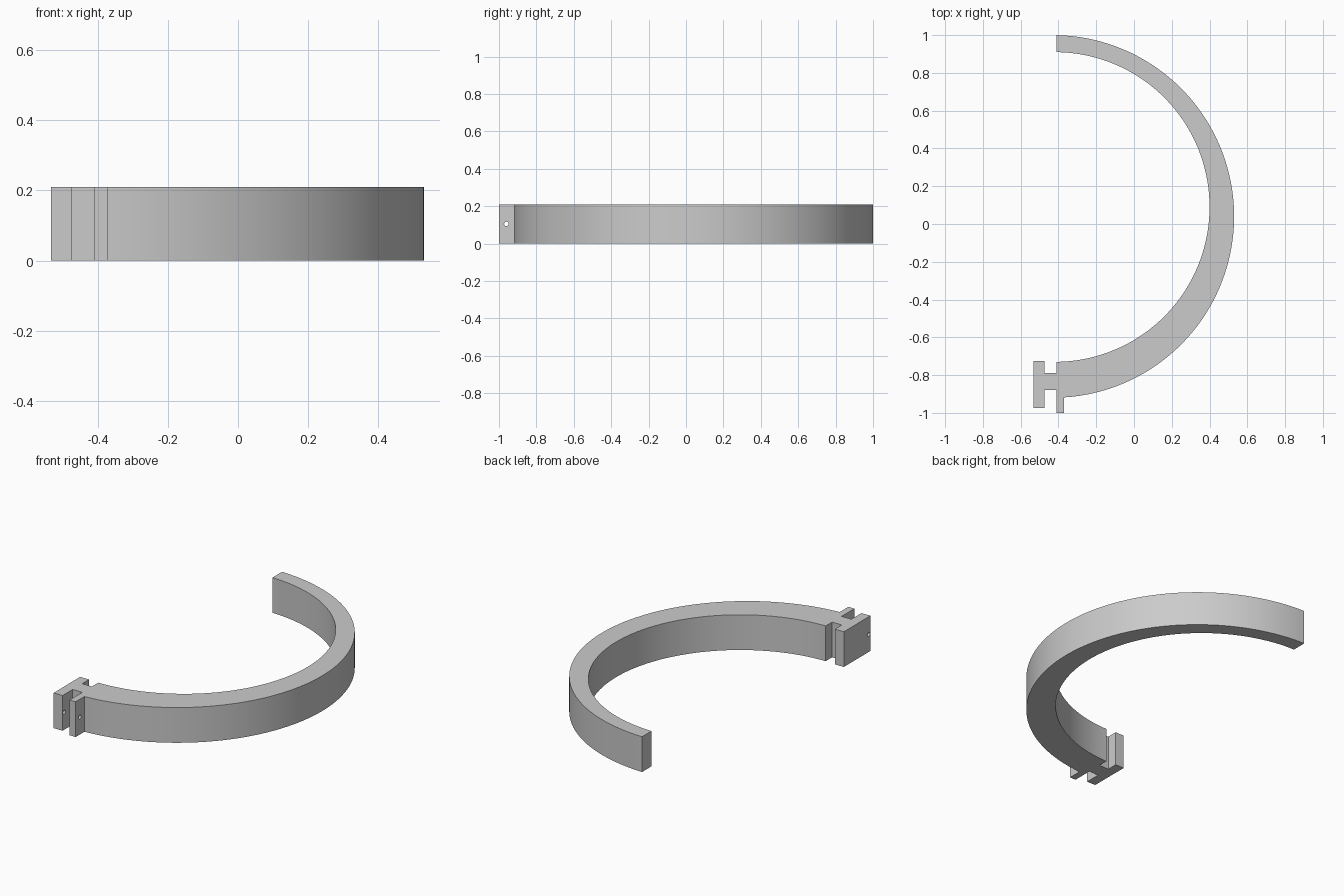
import bpy, bmesh, math

if "Cube" in bpy.data.objects:
    bpy.data.objects.remove(bpy.data.objects["Cube"])

H = 0.21        # band height
X_END = -0.41   # plane where the band is cut off


def arc(cx, cy, r, x_top, x_bottom, n=72):
    """Points on the right side of a circle, from the top cut to the bottom cut."""
    a0 = math.acos((x_top - cx) / r)
    a1 = -math.acos((x_bottom - cx) / r)
    return [(cx + r * math.cos(a0 + (a1 - a0) * i / n),
             cy + r * math.sin(a0 + (a1 - a0) * i / n)) for i in range(n + 1)]


def extrude_profile(name, points, height):
    bm = bmesh.new()
    face = bm.faces.new([bm.verts.new((x, y, 0)) for x, y in points])
    top = bmesh.ops.extrude_face_region(bm, geom=[face])["geom"]
    bmesh.ops.translate(bm, vec=(0, 0, height),
                        verts=[v for v in top if isinstance(v, bmesh.types.BMVert)])
    bmesh.ops.recalc_face_normals(bm, faces=bm.faces[:])
    mesh = bpy.data.meshes.new(name)
    bm.to_mesh(mesh)
    bm.free()
    obj = bpy.data.objects.new(name, mesh)
    bpy.context.collection.objects.link(obj)
    return obj


# Outline: tapering band from two off-centre arcs, then tab, neck and end plate
outer = arc(-0.43, 0.04, 0.96, X_END, -0.37)
inner = arc(-0.42, 0.09, 0.82, X_END, X_END)
clasp = [(-0.37, -1.0), (X_END, -1.0), (X_END, -0.88),
         (-0.474, -0.88), (-0.474, -0.975), (-0.533, -0.975),
         (-0.533, -0.725), (-0.474, -0.725), (-0.474, -0.79), (X_END, -0.79)]
band = extrude_profile("half_ring_clamp", outer + clasp + inner[::-1], H)

# Pin hole through the end plate and the tab
bpy.ops.mesh.primitive_cylinder_add(vertices=24, radius=0.012, depth=0.3,
                                    location=(-0.45, -0.96, H / 2),
                                    rotation=(0, math.pi / 2, 0))
cutter = bpy.context.object
cutter.name = "pin_hole_cutter"
cutter.hide_render = True
mod = band.modifiers.new("pin_hole", "BOOLEAN")
mod.operation = "DIFFERENCE"
mod.solver = "EXACT"
mod.object = cutter

bpy.ops.object.select_all(action="DESELECT")
band.select_set(True)
bpy.context.view_layer.objects.active = band
bpy.ops.object.modifier_apply(modifier=mod.name)
bpy.data.objects.remove(cutter)

# Smooth curved walls, sharp corners
bpy.ops.object.shade_smooth_by_angle(angle=math.radians(30))
